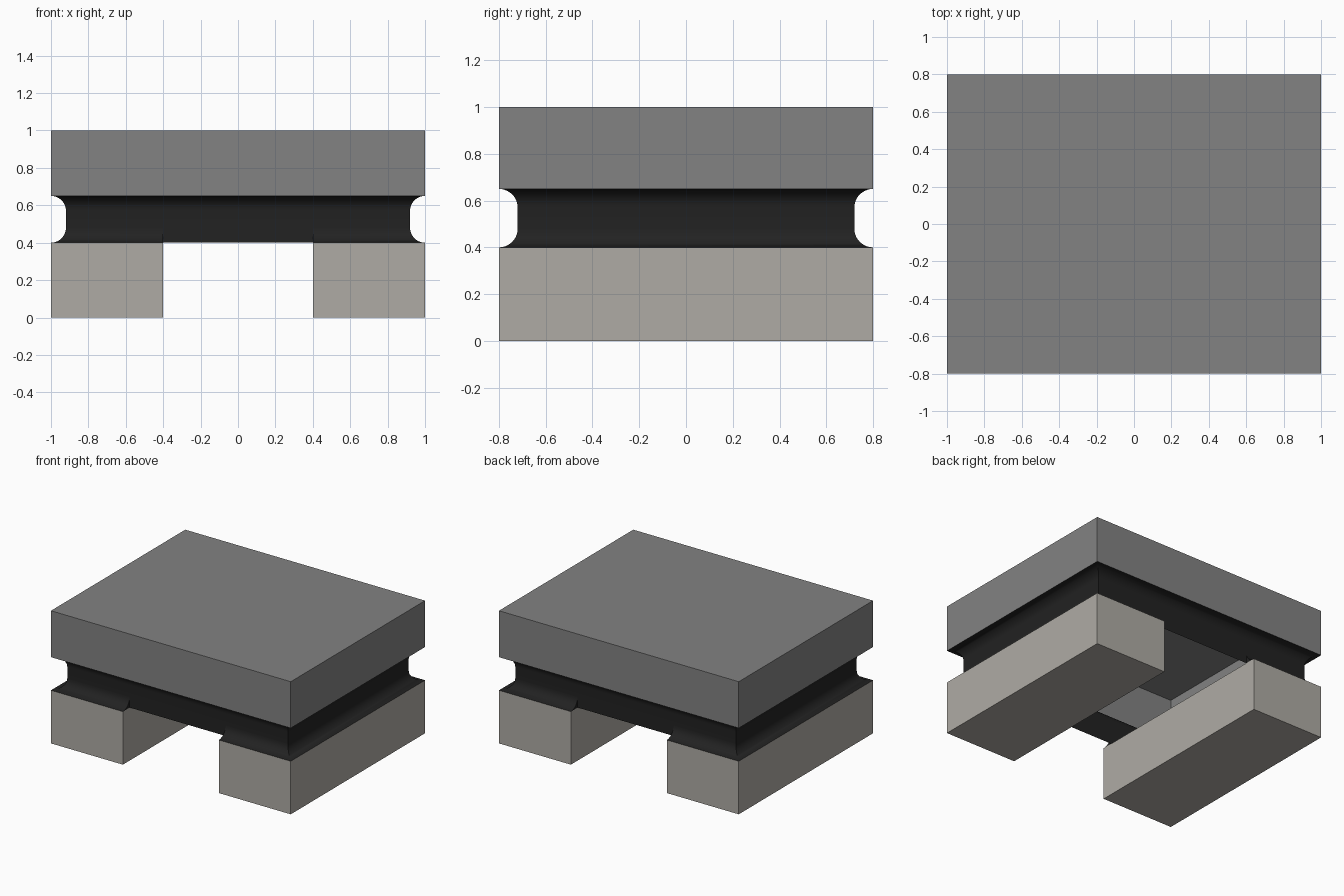
import bpy, bmesh, math

cube = bpy.data.objects.get("Cube")
if cube:
    bpy.data.objects.remove(cube, do_unlink=True)


def material(name, rgb):
    m = bpy.data.materials.new(name)
    m.use_nodes = True
    m.diffuse_color = (*rgb, 1)
    bsdf = m.node_tree.nodes["Principled BSDF"]
    bsdf.inputs["Base Color"].default_value = (*rgb, 1)
    bsdf.inputs["Roughness"].default_value = 0.8
    return m


grey = material("mid_grey", (0.225, 0.225, 0.225))
stone = material("warm_stone", (0.43, 0.41, 0.375))
black = material("soft_black", (0.016, 0.016, 0.016))

HX, HY = 1.0, 0.8             # half sizes of the footprint
Z_FOOT, Z_SLAB, Z_TOP = 0.4, 0.65, 1.0
R = 0.08                      # radius of the cove
ARC = [math.radians(90 * i / 10) for i in range(11)]


def make_object(name, bm, mat, smooth=False):
    mesh = bpy.data.meshes.new(name)
    bm.to_mesh(mesh)
    bm.free()
    mesh.materials.append(mat)
    obj = bpy.data.objects.new(name, mesh)
    bpy.context.collection.objects.link(obj)
    if smooth:
        bpy.ops.object.select_all(action='DESELECT')
        obj.select_set(True)
        bpy.context.view_layer.objects.active = obj
        bpy.ops.object.shade_smooth_by_angle(angle=math.radians(35))
    return obj


def open_box(name, lo, hi, open_dir, mat):
    """Box without its bottom (open_dir -1) or top (open_dir 1) face."""
    bm = bmesh.new()
    bmesh.ops.create_cube(bm, size=1)
    for v in bm.verts:
        v.co = [a + (c + 0.5) * (b - a) for a, b, c in zip(lo, hi, v.co)]
    bm.normal_update()
    gone = [f for f in bm.faces if f.normal.z * open_dir > 0.9]
    bmesh.ops.delete(bm, geom=gone, context='FACES_ONLY')
    return make_object(name, bm, mat)


def loft(bm, rows, closed):
    """Skin neighbouring rows of points, returning the rows of vertices."""
    grid = [[bm.verts.new(p) for p in row] for row in rows]
    n = len(grid[0])
    for a, b in zip(grid, grid[1:]):
        for i in range(n if closed else n - 1):
            j = (i + 1) % n
            bm.faces.new((a[i], a[j], b[j], b[i]))
    return grid


# Hollow top slab, open underneath
open_box("top_slab", (-HX, -HY, Z_SLAB), (HX, HY, Z_TOP), -1, grey)

# Recessed core with the upper half of the cove
profile = [(0 + R, Z_FOOT), (R, Z_FOOT + R)]
profile += [(R * math.cos(t), Z_SLAB - R + R * math.sin(t)) for t in ARC]
bm = bmesh.new()
loft(bm, [[(-HX + d, -HY + d, z), (HX - d, -HY + d, z),
           (HX - d, HY - d, z), (-HX + d, HY - d, z)] for d, z in profile], True)
make_object("cove_band", bm, black, smooth=True)

# Feet, each with the lower half of the cove flaring out over it
for side, s in (("left", 1), ("right", -1)):
    x0, x1 = sorted((0.4 * s, HX * s))
    open_box(side + "_foot", (x0, -HY, 0), (x1, HY, Z_FOOT), 1, stone)

    bm = bmesh.new()
    rows = []
    for t in ARC:
        d, z = R * math.cos(t), Z_FOOT + R - R * math.sin(t)
        rows.append([(0.4 * s, -HY + d, z), (s * (HX - d), -HY + d, z),
                     (s * (HX - d), HY - d, z), (0.4 * s, HY - d, z)])
    if s < 0:
        rows.reverse()
    grid = loft(bm, rows[::-1], False)
    # End caps of the flare
    for col, y in ((0, -HY + R), (3, HY - R)):
        corner = bm.verts.new((0.4 * s, y, Z_FOOT))
        bm.faces.new([row[col] for row in grid] + [corner])
    bmesh.ops.recalc_face_normals(bm, faces=bm.faces)
    make_object(side + "_cove_flare", bm, black, smooth=True)
